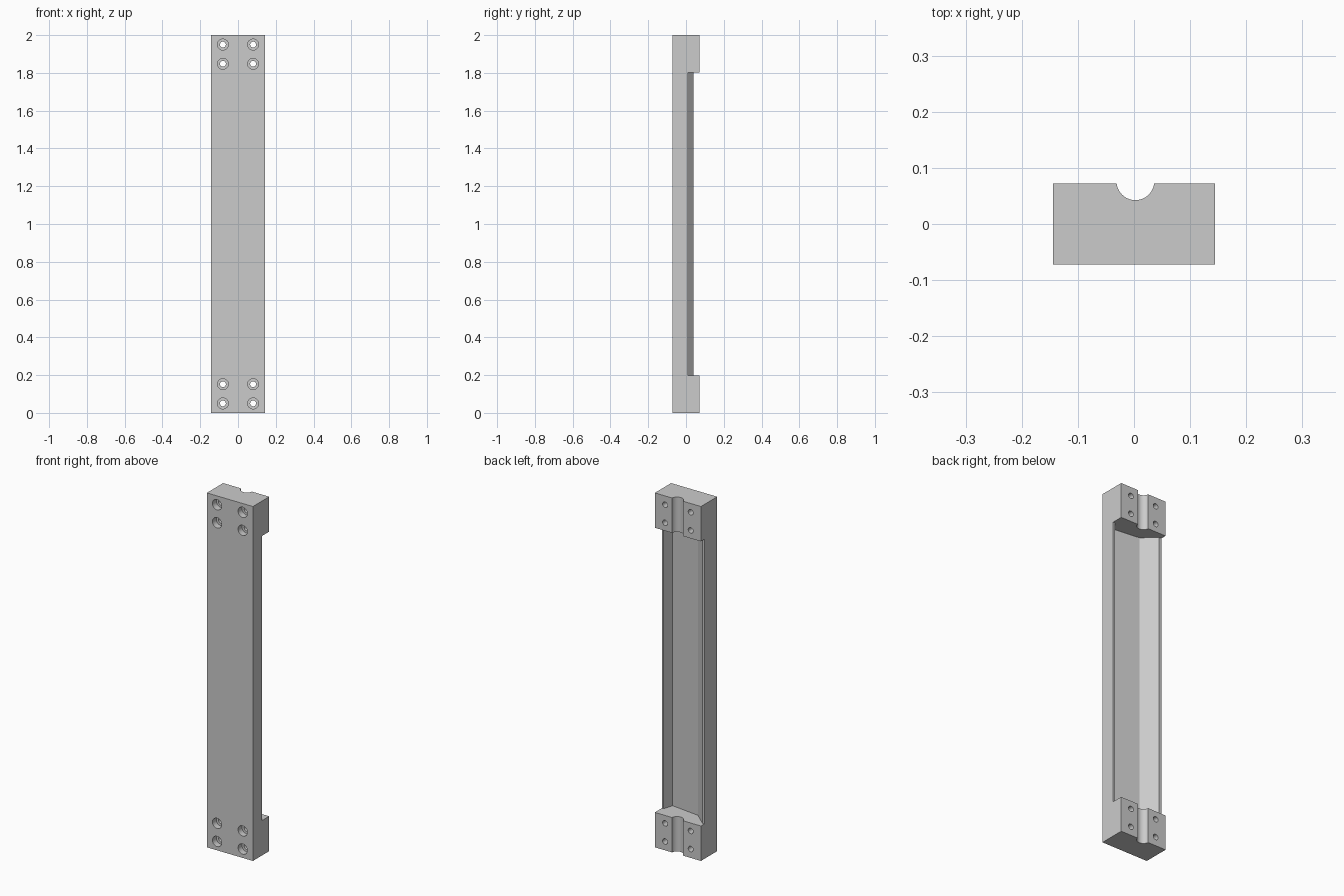
import bpy, bmesh, math
from mathutils import Matrix

if "Cube" in bpy.data.objects:
    bpy.data.objects.remove(bpy.data.objects["Cube"], do_unlink=True)

WIDTH, DEPTH, HEIGHT = 0.288, 0.145, 2.0
FRONT, BACK = -DEPTH / 2, DEPTH / 2
BLOCK = 0.197          # height of the solid end blocks

grey = bpy.data.materials.new("plain_grey")
grey.use_nodes = True
grey.diffuse_color = (0.6, 0.6, 0.6, 1)
grey.node_tree.nodes["Principled BSDF"].inputs["Base Color"].default_value = (0.6, 0.6, 0.6, 1)


def finish(name, bm):
    bmesh.ops.recalc_face_normals(bm, faces=bm.faces)
    mesh = bpy.data.meshes.new(name)
    bm.to_mesh(mesh)
    bm.free()
    mesh.materials.append(grey)
    obj = bpy.data.objects.new(name, mesh)
    bpy.context.collection.objects.link(obj)
    return obj


def prism(name, outline, z0, z1):
    """Extrude an (x, y) outline from z0 to z1."""
    bm = bmesh.new()
    face = bm.faces.new([bm.verts.new((x, y, z0)) for x, y in outline])
    new = bmesh.ops.extrude_face_region(bm, geom=[face])["geom"]
    verts = [v for v in new if isinstance(v, bmesh.types.BMVert)]
    bmesh.ops.translate(bm, verts=verts, vec=(0, 0, z1 - z0))
    return finish(name, bm)


def drill(name, x, z, radius, y0, y1):
    """Cylinder running front to back."""
    bm = bmesh.new()
    place = Matrix.Translation((x, (y0 + y1) / 2, z)) @ Matrix.Rotation(math.pi / 2, 4, "X")
    bmesh.ops.create_cone(bm, cap_ends=True, segments=32, radius1=radius,
                          radius2=radius, depth=y1 - y0, matrix=place)
    return finish(name, bm)


def cut(target, cutter):
    cutter.hide_render = True
    mod = target.modifiers.new("cut", "BOOLEAN")
    mod.operation, mod.solver, mod.object = "DIFFERENCE", "EXACT", cutter
    bpy.context.view_layer.objects.active = target
    bpy.ops.object.modifier_apply(modifier=mod.name)
    bpy.data.objects.remove(cutter, do_unlink=True)


# Solid bar
half = WIDTH / 2
bar = prism("mounting_bar", [(-half, FRONT), (half, FRONT), (half, BACK), (-half, BACK)], 0, HEIGHT)

# Long recess in the back, with one high and one low rim
recess = [(0.2, 0.2), (0.2, 0.01), (0.132, 0.01), (0.115, -0.046),
          (-0.057, -0.025), (-0.13, 0.04), (-0.2, 0.04), (-0.2, 0.2)]
cut(bar, prism("recess_cutter", recess, BLOCK, HEIGHT - BLOCK))

# Round groove down the back of both end blocks
groove = [(0.0025 + 0.0337 * math.cos(a), 0.0762 + 0.0337 * math.sin(a))
          for a in (math.tau * i / 48 for i in range(48))]
cut(bar, prism("groove_cutter", groove, -0.1, HEIGHT + 0.1))

# Counterbored screw holes, four at each end
for x in (-0.08, 0.08):
    for z in (0.05, 0.152, HEIGHT - 0.152, HEIGHT - 0.05):
        cut(bar, drill("bore_cutter", x, z, 0.029, FRONT - 0.05, FRONT + 0.035))
        cut(bar, drill("hole_cutter", x, z, 0.0155, FRONT - 0.05, BACK + 0.05))

bpy.ops.object.select_all(action="DESELECT")
bar.select_set(True)
bpy.context.view_layer.objects.active = bar
bpy.ops.object.shade_smooth_by_angle(angle=math.radians(25))
